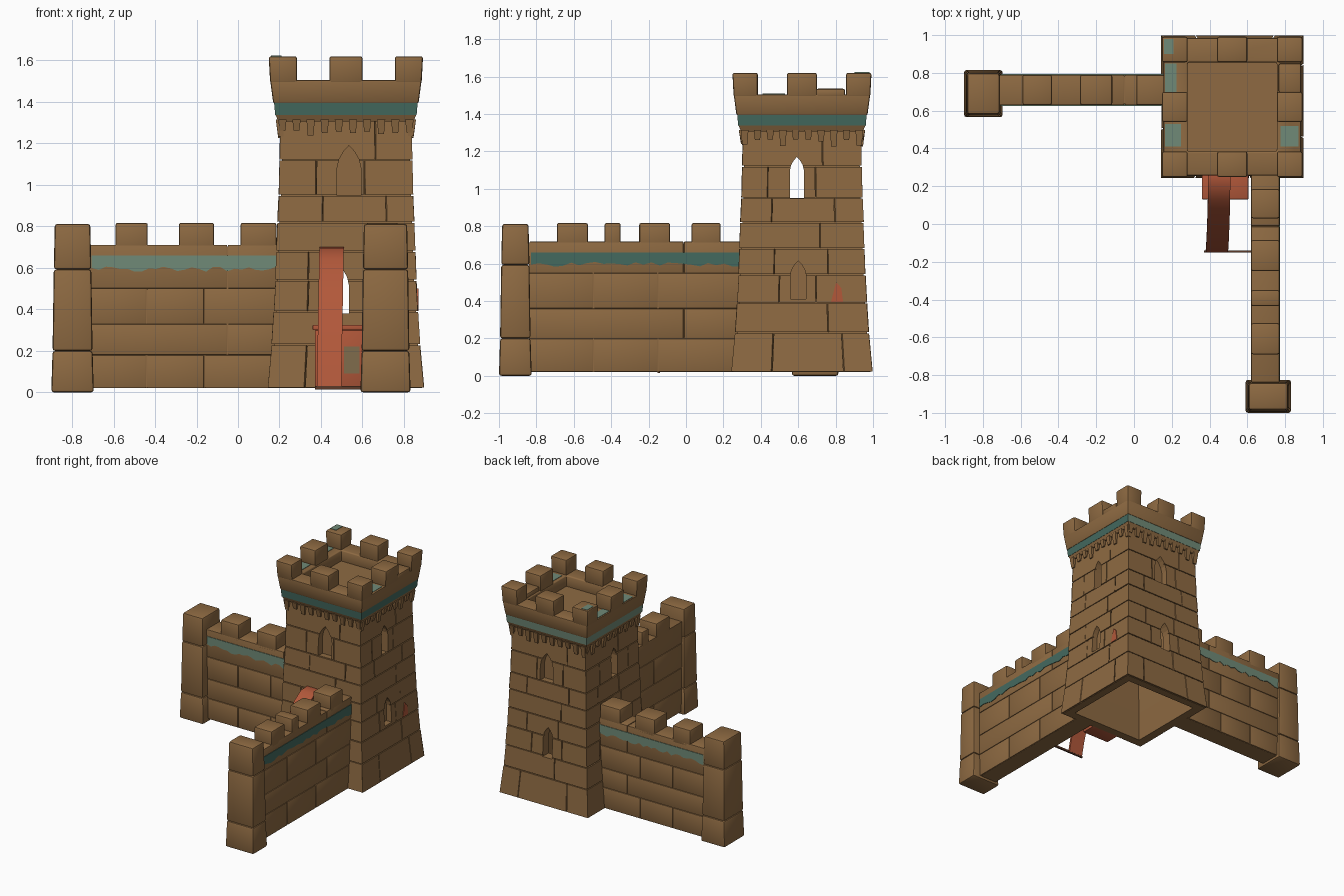
import bpy, bmesh, math, random
from mathutils import Vector

if "Cube" in bpy.data.objects:
    bpy.data.objects.remove(bpy.data.objects["Cube"])
random.seed(4)
CX, CY = 0.52, 0.62          # tower centre


def material(name, rgb):
    m = bpy.data.materials.new(name)
    lin = [((c / 255 + 0.055) / 1.055) ** 2.4 for c in rgb]
    m.diffuse_color = (*lin, 1)
    m.use_nodes = True
    m.node_tree.nodes["Principled BSDF"].inputs["Base Color"].default_value = m.diffuse_color
    return m


STONE = material("brown stone", (142, 106, 66))
TEAL = material("dark teal paint", (68, 106, 95))
FADED = material("faded teal paint", (112, 138, 119))
RED = material("red cloth", (178, 88, 58))
OLIVE = material("olive panel", (128, 108, 76))
DARK = material("dark wood", (92, 58, 40))


def make(name, bm, mat, bevel=0):
    bmesh.ops.recalc_face_normals(bm, faces=bm.faces)
    me = bpy.data.meshes.new(name)
    bm.to_mesh(me)
    bm.free()
    ob = bpy.data.objects.new(name, me)
    bpy.context.collection.objects.link(ob)
    me.materials.append(mat)
    if bevel:
        b = ob.modifiers.new("bevel", 'BEVEL')
        b.width, b.segments, b.limit_method = bevel, 2, 'ANGLE'
        bpy.ops.object.select_all(action='DESELECT')
        ob.select_set(True)
        bpy.context.view_layer.objects.active = ob
        bpy.ops.object.modifier_apply(modifier=b.name)
        bpy.ops.object.shade_smooth_by_angle(angle=math.radians(35))
    return ob


def hexa(bm, low, high):
    """Block from four lower and four upper corners."""
    v = [bm.verts.new(p) for p in list(low) + list(high)]
    for f in ((0, 1, 2, 3), (4, 5, 6, 7), (0, 1, 5, 4), (1, 2, 6, 5), (2, 3, 7, 6), (3, 0, 4, 7)):
        bm.faces.new([v[i] for i in f])


def block(bm, x0, x1, y0, y1, z0, z1, t=0.0):
    """Box, drawn in by t at the top."""
    low = [(x0, y0, z0), (x1, y0, z0), (x1, y1, z0), (x0, y1, z0)]
    high = [(x0 + t, y0 + t, z1), (x1 - t, y0 + t, z1), (x1 - t, y1 - t, z1), (x0 + t, y1 - t, z1)]
    hexa(bm, low, high)


def prism(bm, pts, axis, a, b):
    """Extrude a (u, z) outline along x or y from a to b."""
    place = (lambda u, z, d: (d, u, z)) if axis == 'x' else (lambda u, z, d: (u, d, z))
    A = [bm.verts.new(place(u, z, a)) for u, z in pts]
    B = [bm.verts.new(place(u, z, b)) for u, z in pts]
    bm.faces.new(A)
    bm.faces.new(B)
    n = len(pts)
    for i in range(n):
        bm.faces.new((A[i], A[(i + 1) % n], B[(i + 1) % n], B[i]))


def side(k, u, r, z):
    """Point on tower side k (0 front, 1 right, 2 back, 3 left)."""
    c, s = ((1, 0), (0, 1), (-1, 0), (0, -1))[k]
    return (CX + u * c + r * s, CY + u * s - r * c, z)


def ring(bm, prof):
    """Square ring swept from a closed (radius, z) profile."""
    loops = [[bm.verts.new(side(k, -r, r, z)) for k in range(4)] for r, z in prof]
    for i, A in enumerate(loops):
        B = loops[(i + 1) % len(loops)]
        for k in range(4):
            bm.faces.new((A[k], A[(k + 1) % 4], B[(k + 1) % 4], B[k]))


PROFILE = [(0.02, 0.375), (0.23, 0.356), (0.39, 0.346), (0.54, 0.338), (0.68, 0.333),
           (0.82, 0.328), (0.95, 0.322), (1.12, 0.318), (1.34, 0.313)]

# Tower core, hollow and open below
bm = bmesh.new()
ring(bm, [(r - 0.009, z) for z, r in PROFILE] + [(r - 0.07, z) for z, r in reversed(PROFILE)])
tower = [make("tower_core", bm, STONE)]

# Tower stones, one facing per side
for k, label in enumerate(("front", "right", "back", "left")):
    bm = bmesh.new()
    for i in range(len(PROFILE) - 1):
        (z0, r0), (z1, r1) = PROFILE[i], PROFILE[i + 1]
        cuts = [-1, random.uniform(-0.6, -0.3), random.uniform(0.2, 0.65), 1]
        if i % 3 == 1:
            cuts.pop(1)
        for a, b in zip(cuts, cuts[1:]):
            a, b = a + 0.008 * (a > -1), b - 0.008 * (b < 1)
            o = random.uniform(0, 0.003)
            lo, hi = [], []
            for out, r, z in ((lo, r0 + o, z0 + 0.003), (hi, r1 + o, z1 - 0.003)):
                q = r - 0.03
                out += [side(k, a * r, r, z), side(k, b * r, r, z), side(k, b * q, q, z), side(k, a * q, q, z)]
            hexa(bm, lo, hi)
    tower.append(make("tower_stones_" + label, bm, STONE))


# Window openings
def lancet(c, w, z0, z1):
    h = w / 2
    s = z1 - w * 0.95
    right = [(h, z0), (h, s), (h * 0.82, s + w * 0.38), (h * 0.45, s + w * 0.7)]
    return [(c + u, z) for u, z in right] + [(c, z1)] + [(c - u, z) for u, z in reversed(right)]


bm = bmesh.new()
prism(bm, lancet(0.535, 0.115, 0.95, 1.19), 'y', 0.2, CY - 0.268)    # front niche
prism(bm, lancet(0.535, 0.11, 0.95, 1.17), 'y', CY + 0.268, 1.05)    # back niche
prism(bm, lancet(0.48, 0.11, 0.38, 0.62), 'y', 0.2, 0.42)            # front slit
prism(bm, lancet(0.51, 0.08, 0.38, 0.61), 'y', 0.8, 1.05)            # back slit
prism(bm, lancet(0.593, 0.075, 0.95, 1.17), 'x', 0.1, 0.33)          # left window
prism(bm, lancet(0.593, 0.075, 0.95, 1.17), 'x', 0.72, 0.95)         # right window
prism(bm, lancet(0.60, 0.085, 0.41, 0.615), 'x', CX + 0.3, 0.95)     # right blind niche
cutter = make("window_cutter", bm, STONE)
cutter.hide_render = True
for ob in tower:
    m = ob.modifiers.new("windows", 'BOOLEAN')
    m.operation, m.solver, m.object = 'DIFFERENCE', 'EXACT', cutter
    bpy.context.view_layer.objects.active = ob
    bpy.ops.object.modifier_apply(modifier=m.name)
bpy.data.objects.remove(cutter)

# Corbel teeth under the parapet
bm = bmesh.new()
ring(bm, [(0.325, 1.305), (0.34, 1.34), (0.25, 1.34), (0.25, 1.305)])
for k in range(4):
    for i in range(10):
        u, w = -0.306 + i * 0.068, 0.02
        z = random.uniform(1.225, 1.265)
        lo = [side(k, u + a * 0.7, r, z) for a, r in ((-w, 0.326), (w, 0.326), (w, 0.30), (-w, 0.30))]
        hi = [side(k, u + a, r, 1.315) for a, r in ((-w, 0.338), (w, 0.338), (w, 0.30), (-w, 0.30))]
        hexa(bm, lo, hi)
make("corbels", bm, STONE)

# Painted band, faded on the back and left
bm = bmesh.new()
ring(bm, [(0.341, 1.338), (0.346, 1.397), (0.25, 1.397), (0.25, 1.338)])
band = make("tower_band", bm, TEAL)
band.data.materials.append(FADED)
for p in band.data.polygons:
    if p.normal.y > 0.7 and p.center.y > CY + 0.3 or p.normal.x < -0.7 and p.center.x < CX - 0.3:
        p.material_index = 1

# Parapet, roof floor and merlons
bm = bmesh.new()
ring(bm, [(0.350, 1.392), (0.365, 1.505), (0.236, 1.505), (0.236, 1.392)])
make("parapet", bm, STONE, 0.01)
bm = bmesh.new()
block(bm, CX - 0.27, CX + 0.27, CY - 0.27, CY + 0.27, 1.36, 1.42)
make("roof_floor", bm, STONE)
bm = bmesh.new()
for k in range(4):
    for a, b in ((-1, -0.236), (-0.08, 0.08)):
        lo = [side(k, max(a, -0.365), 0.365, 1.49), side(k, b, 0.365, 1.49),
              side(k, b, 0.236, 1.49), side(k, max(a, -0.365), 0.236, 1.49)]
        hi = [side(k, max(a, -0.372), 0.372, 1.62), side(k, b, 0.372, 1.62),
              side(k, b, 0.236, 1.62), side(k, max(a, -0.372), 0.236, 1.62)]
        hexa(bm, lo, hi)
block(bm, 0.765, 0.885, 0.695, 0.85, 1.49, 1.535)
make("tower_merlons", bm, STONE, 0.011)
bm = bmesh.new()
for x0, x1, y0, y1, z in ((0.165, 0.225, 0.70, 0.85, 1.505), (0.165, 0.25, 0.41, 0.53, 1.505),
                          (0.775, 0.87, 0.41, 0.52, 1.505), (0.16, 0.21, 0.90, 0.98, 1.62)):
    block(bm, x0, x1, y0, y1, z - 0.002, z + 0.003)
make("parapet_paint", bm, FADED)


# Curtain walls: stone courses over a core, merlons, end pillar
def wall(name, axis, a, b, c0, c1, courses, merlons, pillar):
    def put(bm, u0, u1, v0, v1, z0, z1):
        block(bm, *((u0, u1, v0, v1) if axis == 'x' else (v0, v1, u0, u1)), z0, z1)
    bm = bmesh.new()
    put(bm, a, b, c0 + 0.007, c1 - 0.007, 0.02, courses[-1] - 0.01)
    make(name + "_core", bm, STONE)
    bm = bmesh.new()
    for i, (z0, z1) in enumerate(zip(courses, courses[1:])):
        cuts = [a, a + (b - a) * (0.3 + 0.04 * (i % 2)), a + (b - a) * (0.6 + 0.12 * (i % 2)), b]
        if i % 2:
            cuts.pop(1)
        for u0, u1 in zip(cuts, cuts[1:]):
            put(bm, u0 + 0.002, u1 - 0.002, c0, c1, z0 + 0.001, z1 - 0.001)
    make(name + "_stones", bm, STONE, 0.004)
    bm = bmesh.new()
    for u0, u1 in merlons:
        put(bm, u0, u1, c0, c1, courses[-1] - 0.03, 0.817)
    make(name + "_merlons", bm, STONE, 0.01)
    bm = bmesh.new()
    x0, x1, y0, y1 = pillar
    t = 0
    for z0, z1, d in ((0, 0.2, 0.006), (0.2, 0.593, 0.006), (0.593, 0.812, 0.005)):
        block(bm, x0 + t, x1 - t, y0 + t, y1 - t, z0, z1, d)
        t += d
    make(name + "_pillar", bm, STONE, 0.013)


wall("left_wall", 'x', -0.72, 0.21, 0.63, 0.79, [0.02, 0.18, 0.33, 0.5, 0.712],
     [(-0.59, -0.435), (-0.285, -0.115), (0.012, 0.185)], (-0.9, -0.695, 0.565, 0.815))
wall("right_wall", 'y', -0.84, 0.31, 0.62, 0.77, [0.02, 0.2, 0.36, 0.55, 0.718],
     [(-0.69, -0.525), (-0.435, -0.35), (-0.25, -0.085), (0.03, 0.185)], (0.59, 0.832, -1.0, -0.825))


# Painted wall bands with a ragged lower edge
def paint(name, axis, a, b, d, mat):
    n = 26
    low = [(a + (b - a) * i / n, 0.597 + random.uniform(-0.016, 0.012)) for i in range(n + 1)]
    bm = bmesh.new()
    prism(bm, [(b, 0.66), (a, 0.66)] + low, axis, d - 0.004, d + 0.004)
    make(name, bm, mat)


paint("left_wall_front_paint", 'y', -0.705, 0.19, 0.63, FADED)
paint("left_wall_back_paint", 'y', -0.705, 0.19, 0.79, FADED)
paint("right_wall_paint", 'x', -0.83, 0.29, 0.77, TEAL)

# Red cloth awning hanging from the tower front
arc = [(0.29, 0.70), (0.21, 0.695), (0.13, 0.645), (0.05, 0.54), (-0.02, 0.41),
       (-0.08, 0.27), (-0.125, 0.13), (-0.15, 0.03)]
bm = bmesh.new()
prism(bm, arc + [(y + 0.014, z - 0.008) for y, z in reversed(arc)], 'x', 0.392, 0.51)
for v in bm.verts:
    v.co.x -= 0.018 * (0.7 - v.co.z)
awning = make("awning", bm, RED)
bpy.ops.object.select_all(action='DESELECT')
awning.select_set(True)
bpy.context.view_layer.objects.active = awning
bpy.ops.object.shade_smooth_by_angle(angle=math.radians(35))

# Ground bar holding the awning, and the stall chest behind it
bm = bmesh.new()
block(bm, 0.37, 0.63, -0.152, -0.14, 0.015, 0.03)
make("awning_bar", bm, DARK)
bm = bmesh.new()
block(bm, 0.37, 0.60, 0.14, 0.29, 0.02, 0.30)
block(bm, 0.36, 0.605, 0.13, 0.29, 0.30, 0.325)
make("chest", bm, RED, 0.004)
bm = bmesh.new()
block(bm, 0.51, 0.585, 0.136, 0.142, 0.09, 0.22)
make("chest_panel", bm, OLIVE)

# Small red mark on the right side of the tower
bm = bmesh.new()
prism(bm, [(0.775, 0.395), (0.84, 0.395), (0.83, 0.47), (0.803, 0.5)], 'x', CX + 0.34, CX + 0.349)
make("red_mark", bm, RED)
